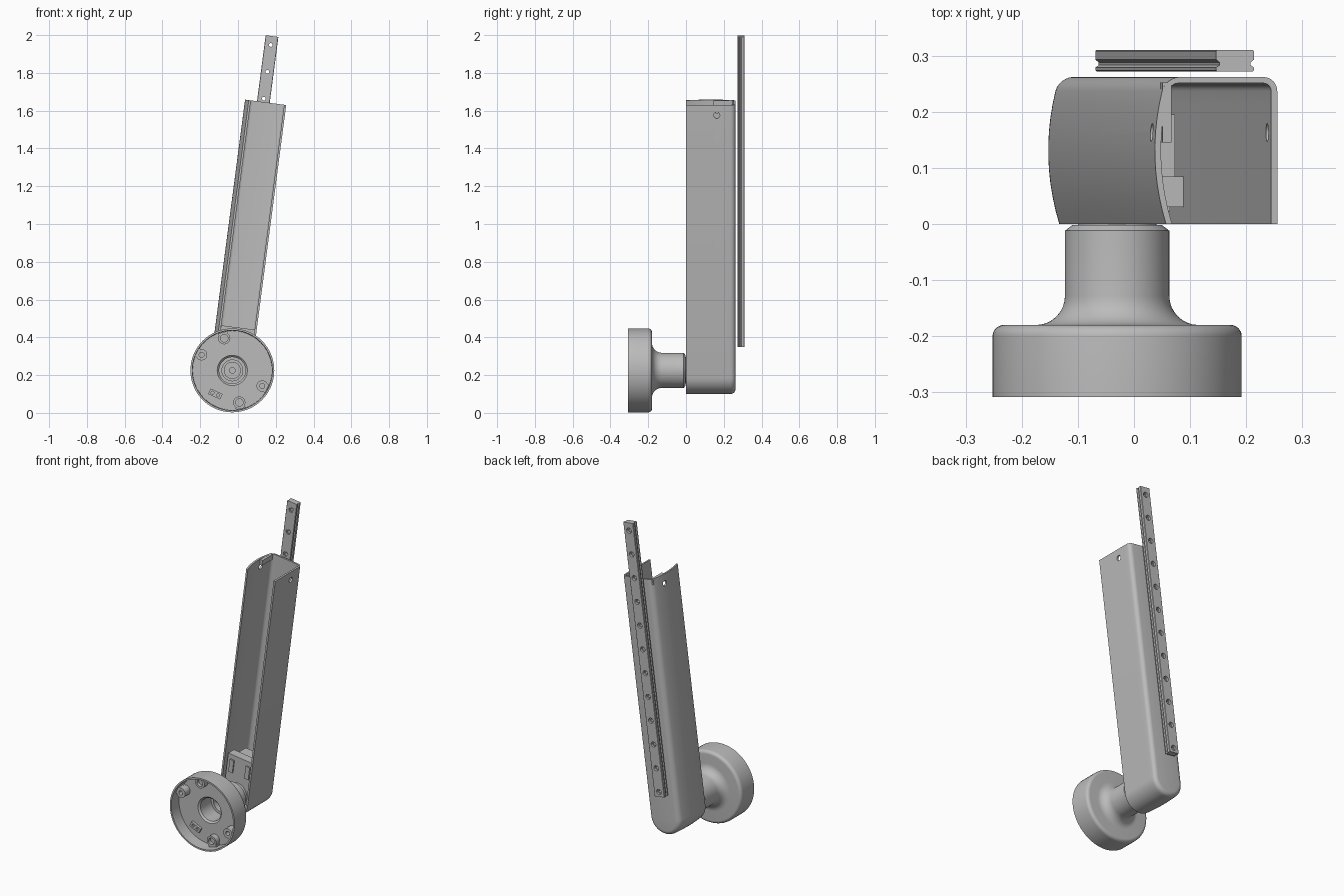
import bpy, bmesh
from math import sin, cos, pi, radians, atan2
from mathutils import Matrix, Vector

cube = bpy.data.objects.get("Cube")
if cube:
    bpy.data.objects.remove(cube)

gray = bpy.data.materials.new("satin_gray")
gray.use_nodes = True
gray.diffuse_color = (0.5, 0.5, 0.5, 1)
gray.node_tree.nodes["Principled BSDF"].inputs["Base Color"].default_value = (0.5, 0.5, 0.5, 1)

# Hub frame sits on the wheel axis; arm frame is the same, leaning sideways
HUB = Matrix.Translation((-0.03, 0, 0.225))
ARM = HUB @ Matrix.Rotation(radians(7.48), 4, 'Y')


def finish(name, bm, frame):
    bmesh.ops.remove_doubles(bm, verts=bm.verts, dist=1e-5)
    bmesh.ops.recalc_face_normals(bm, faces=bm.faces)
    mesh = bpy.data.meshes.new(name)
    bm.to_mesh(mesh)
    bm.free()
    mesh.materials.append(gray)
    ob = bpy.data.objects.new(name, mesh)
    ob.matrix_world = frame
    bpy.context.collection.objects.link(ob)
    return ob


def activate(ob):
    for o in bpy.context.selected_objects:
        o.select_set(False)
    ob.select_set(True)
    bpy.context.view_layer.objects.active = ob


def smooth(ob):
    activate(ob)
    bpy.ops.object.shade_smooth_by_angle(angle=radians(30))
    return ob


def cut(ob, cutter):
    cutter.hide_render = True
    mod = ob.modifiers.new("holes", 'BOOLEAN')
    mod.operation = 'DIFFERENCE'
    mod.object = cutter
    mod.solver = 'EXACT'
    activate(ob)
    bpy.ops.object.modifier_apply(modifier=mod.name)
    bpy.data.objects.remove(cutter)


def lathe(bm, profile, segs=32, at=(0, 0, 0), spin=None):
    """Revolve (radius, y) points around the y axis."""
    rings = []
    for r, y in profile:
        ring = []
        for i in range(segs):
            a = 2 * pi * i / segs
            p = Vector((r * cos(a), y, r * sin(a)))
            if spin:
                p = spin @ p
            ring.append(bm.verts.new(p + Vector(at)))
        rings.append(ring)
    for a, b in zip(rings, rings[1:]):
        for i in range(segs):
            j = (i + 1) % segs
            bm.faces.new((a[i], a[j], b[j], b[i]))


def box(bm, lo, hi, frame=Matrix()):
    lo, hi = Vector(lo), Vector(hi)
    size = Matrix.Diagonal((*(hi - lo), 1))
    bmesh.ops.create_cube(bm, size=1, matrix=frame @ Matrix.Translation((lo + hi) / 2) @ size)


# Arm: a channel open to the front, round at the foot, bowed on one side
HALF, TOP, FOOT, WALL, BACK = 0.1, 1.43, -0.025, 0.011, 0.262


def arm_ring(bm, inset, y):
    bow = 0.02 * (1 - ((y - 0.131) / 0.131) ** 2)
    stations = [(pi, TOP)] + [(pi + pi * i / 24, FOOT) for i in range(25)] + [(2 * pi, TOP)]
    r = HALF - inset
    return [bm.verts.new((r * cos(a) - bow * max(0, -cos(a)), y, base + r * sin(a)))
            for a, base in stations]


bm = bmesh.new()
outer, inner = [], []
straight = 0.237
for i in range(11):
    y = straight * i / 10
    outer.append(arm_ring(bm, 0, y))
    inner.append(arm_ring(bm, WALL, y))
for i in range(1, 7):
    a = pi / 2 * i / 6
    outer.append(arm_ring(bm, 0.025 * (1 - cos(a)), straight + 0.025 * sin(a)))
    inner.append(arm_ring(bm, WALL + 0.014 * (1 - cos(a)), straight + 0.014 * sin(a)))
for layers in (outer, inner):
    for a, b in zip(layers, layers[1:]):
        for j in range(len(a) - 1):
            bm.faces.new((a[j], a[j + 1], b[j + 1], b[j]))
    bm.faces.new(layers[-1])
o, n = outer[0], inner[0]
for j in range(len(o) - 1):
    bm.faces.new((o[j], o[j + 1], n[j + 1], n[j]))
for j in (0, -1):
    for k in range(len(outer) - 1):
        bm.faces.new((outer[k][j], outer[k + 1][j], inner[k + 1][j], inner[k][j]))
bm.faces.new((outer[-1][0], outer[-1][-1], inner[-1][-1], inner[-1][0]))
arm = finish("arm_channel", bm, ARM)

# Screw hole through both side walls
bm = bmesh.new()
lathe(bm, [(0, -0.2), (0.016, -0.2), (0.016, 0.2), (0, 0.2)], 24, (0, 0.163, 1.375),
      Matrix.Rotation(pi / 2, 3, 'Z'))
cut(arm, finish("wall_hole_cutter", bm, ARM))
smooth(arm)

# Thickened tab inside the bowed wall at the top
bm = bmesh.new()
box(bm, (-0.106, 0.145, 1.395), (-0.09, 0.252, TOP - 0.001))
finish("wall_tab", bm, ARM)

# Mounting block inside the foot of the arm
bm = bmesh.new()
box(bm, (-0.088, 0.03, -0.04), (0.09, 0.085, 0.229))
box(bm, (-0.08, 0.085, -0.03), (0.078, 0.195, 0.2))
box(bm, (-0.05, 0.195, 0), (0.05, 0.255, 0.16))
for side in (-1, 1):
    box(bm, (side * 0.055 - 0.014, 0.022, 0.12), (side * 0.055 + 0.014, 0.03, 0.2))
finish("mounting_block", bm, ARM)

# Linear rail: grooved section extruded along the arm
LOW, HIGH, OFFSET = 0.127, 1.782, -0.022
half_section = [(0.032, 0.272), (0.034, 0.274), (0.034, 0.279), (0.028, 0.283),
                (0.028, 0.288), (0.034, 0.293), (0.034, 0.308), (0.032, 0.31)]
section = half_section + [(-x, y) for x, y in reversed(half_section)]
bm = bmesh.new()
face = bm.faces.new([bm.verts.new((x + OFFSET, y, LOW)) for x, y in section])
grown = bmesh.ops.extrude_face_region(bm, geom=[face])["geom"]
bmesh.ops.translate(bm, vec=(0, 0, HIGH - LOW),
                    verts=[g for g in grown if isinstance(g, bmesh.types.BMVert)])
rail = finish("linear_rail", bm, ARM)

# Counterbored rail holes
bm = bmesh.new()
for i in range(12):
    lathe(bm, [(0, 0.26), (0.016, 0.26), (0.016, 0.278), (0.01, 0.278),
               (0.01, 0.296), (0.016, 0.296), (0.016, 0.32), (0, 0.32)],
          20, (OFFSET, 0, HIGH - 0.047 - 0.1435 * i))
cut(rail, finish("rail_hole_cutter", bm, ARM))
smooth(rail)

# Hub: hollow cup, flared neck and stepped bore
profile = [(0, -0.06), (0.015, -0.06), (0.015, -0.09), (0.045, -0.09), (0.045, -0.08),
           (0.055, -0.08), (0.055, -0.12), (0.07, -0.12), (0.07, -0.225), (0.08, -0.235),
           (0.21, -0.235), (0.212, -0.308), (0.222, -0.308)]
arc = [pi / 2 * i / 8 for i in range(9)]
profile += [(0.202 + 0.02 * cos(a), -0.2 + 0.02 * sin(a)) for a in arc]
profile += [(0.145 - 0.052 * sin(a), -0.128 - 0.052 * cos(a)) for a in arc]
profile += [(0.093, -0.012), (0.08, -0.002), (0, -0.002)]
bm = bmesh.new()
lathe(bm, profile, 72)
smooth(finish("hub_cup", bm, HUB))

# Short shaft joining neck and mounting block
bm = bmesh.new()
lathe(bm, [(0, -0.01), (0.07, -0.01), (0.07, 0.04), (0, 0.04)], 40)
smooth(finish("hub_shaft", bm, HUB))

# Screw bosses around the cup: x, z, radius, hole radius, front y
bosses = [(-0.163, 0.083, 0.03, 0.013, -0.285), (0.158, -0.083, 0.03, 0.013, -0.285),
          (-0.043, 0.17, 0.032, 0.02, -0.27), (0.037, -0.17, 0.032, 0.02, -0.27)]
for i, (x, z, r, hole, front) in enumerate(bosses):
    bm = bmesh.new()
    lathe(bm, [(0, -0.25), (hole, -0.25), (hole, front), (r, front), (r, -0.23), (0, -0.23)],
          28, (x, 0, z))
    # rib tying the boss to the cup wall
    turn = Matrix.Translation((x, 0, z)) @ Matrix.Rotation(-atan2(z, x), 4, 'Y')
    reach = 0.208 - Vector((x, z)).length
    box(bm, (hole + 0.004, front + 0.001, -r * 0.8), (max(reach, r), -0.23, r * 0.8), turn)
    smooth(finish(f"screw_boss_{i + 1}", bm, HUB))

# Small connector on the cup floor with two sockets
bm = bmesh.new()
tilt = Matrix.Translation((-0.09, 0, -0.125)) @ Matrix.Rotation(radians(25), 4, 'Y')
box(bm, (-0.035, -0.25, -0.016), (0.035, -0.23, 0.016), tilt)
connector = finish("connector", bm, HUB)
bm = bmesh.new()
for side in (-1, 1):
    lathe(bm, [(0, -0.26), (0.008, -0.26), (0.008, -0.24), (0, -0.24)], 16,
          tilt @ Vector((side * 0.016, 0, 0)))
cut(connector, finish("socket_cutter", bm, HUB))
smooth(connector)
